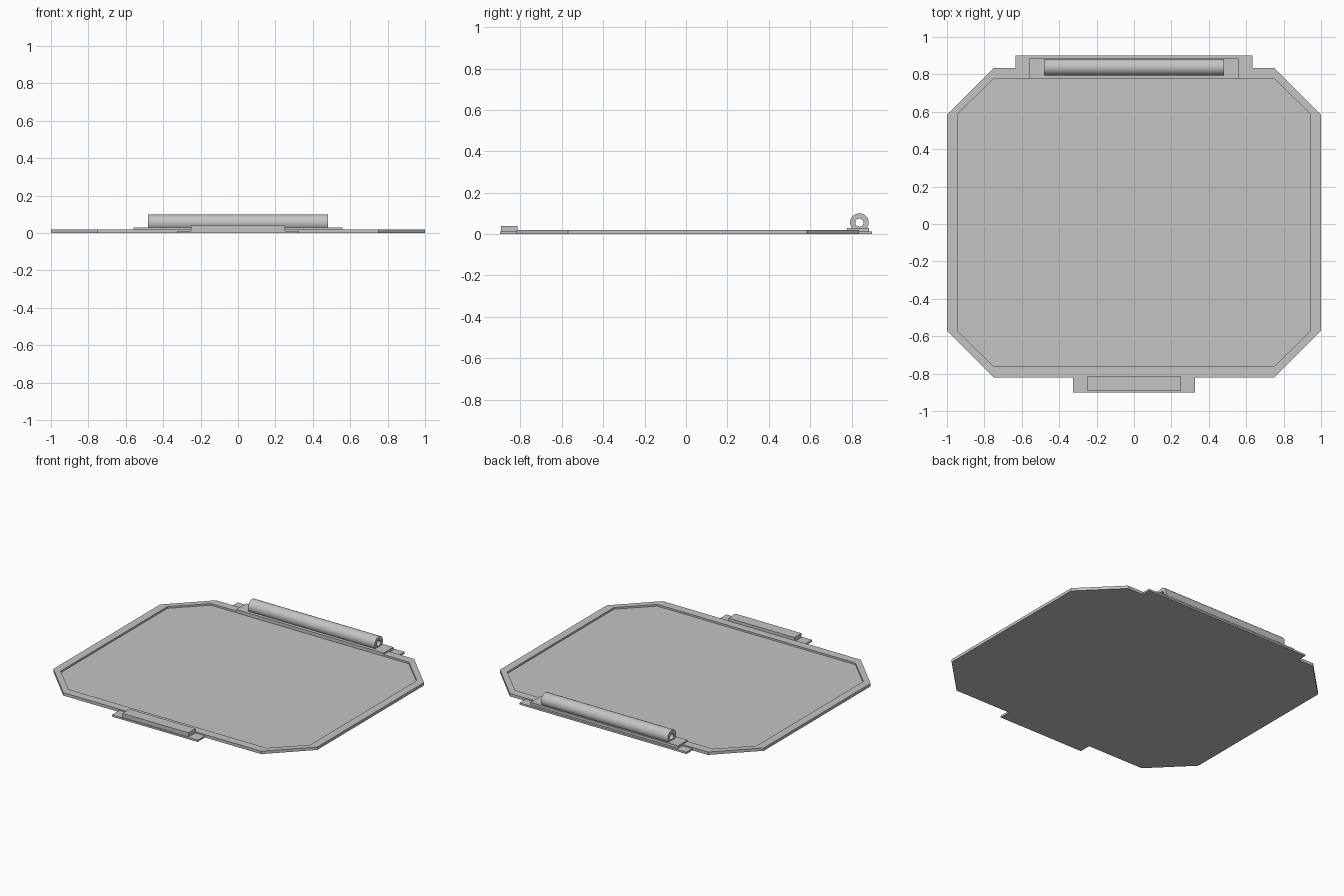
import bpy, bmesh, math

cube = bpy.data.objects.get("Cube")
if cube:
    bpy.data.objects.remove(cube, do_unlink=True)

grey = bpy.data.materials.new("light_grey")
grey.use_nodes = True
grey.diffuse_color = (0.55, 0.55, 0.55, 1)
grey.node_tree.nodes["Principled BSDF"].inputs["Base Color"].default_value = (0.55, 0.55, 0.55, 1)


def finish(name, bm):
    bmesh.ops.recalc_face_normals(bm, faces=bm.faces[:])
    mesh = bpy.data.meshes.new(name)
    bm.to_mesh(mesh)
    bm.free()
    mesh.materials.append(grey)
    obj = bpy.data.objects.new(name, mesh)
    bpy.context.collection.objects.link(obj)
    return obj


def bridge(bm, a, b):
    for i in range(len(a)):
        j = (i + 1) % len(a)
        bm.faces.new((a[i], a[j], b[j], b[i]))


def box(name, half_x, y0, y1, z0, z1):
    bm = bmesh.new()
    bmesh.ops.create_cube(bm, size=1)
    for v in bm.verts:
        v.co = (v.co.x * 2 * half_x,
                y1 if v.co.y > 0 else y0,
                z1 if v.co.z > 0 else z0)
    return finish(name, bm)


def octagon(bm, half_x, back, front, z):
    # chamfered outline: the chamfer corners keep the same x and y start
    half = [(0.75, front), (half_x, -0.57), (half_x, 0.585), (0.75, back)]
    points = half + [(-x, y) for x, y in reversed(half)]
    return [bm.verts.new((x, y, z)) for x, y in points]


# shallow tray with a raised rim
bm = bmesh.new()
loops = [octagon(bm, 1, 0.835, -0.82, 0),
         octagon(bm, 1, 0.835, -0.82, 0.02),
         octagon(bm, 0.945, 0.778, -0.762, 0.02),
         octagon(bm, 0.945, 0.778, -0.762, 0.008)]
for lower, upper in zip(loops, loops[1:]):
    bridge(bm, lower, upper)
bm.faces.new(loops[0])
bm.faces.new(loops[-1])
finish("tray", bm)

# thin tabs, front grip and hinge mount
box("back_tab", 0.633, 0.8, 0.9, 0, 0.012)
box("front_tab", 0.325, -0.9, -0.79, 0, 0.012)
box("front_grip", 0.25, -0.893, -0.815, 0.004, 0.04)
box("hinge_mount", 0.558, 0.778, 0.885, 0.004, 0.03)

# hollow hinge barrel lying along x
bm = bmesh.new()
sides = 32
rings = []
for x, r in ((-0.48, 0.045), (0.48, 0.045), (0.48, 0.02), (-0.48, 0.02)):
    angles = [math.tau * i / sides for i in range(sides)]
    rings.append([bm.verts.new((x, 0.838 + r * math.cos(a), 0.055 + r * math.sin(a)))
                  for a in angles])
for i in range(4):
    bridge(bm, rings[i], rings[(i + 1) % 4])
barrel = finish("hinge_barrel", bm)
bpy.ops.object.select_all(action="DESELECT")
barrel.select_set(True)
bpy.context.view_layer.objects.active = barrel
bpy.ops.object.shade_smooth_by_angle(angle=math.radians(30))
